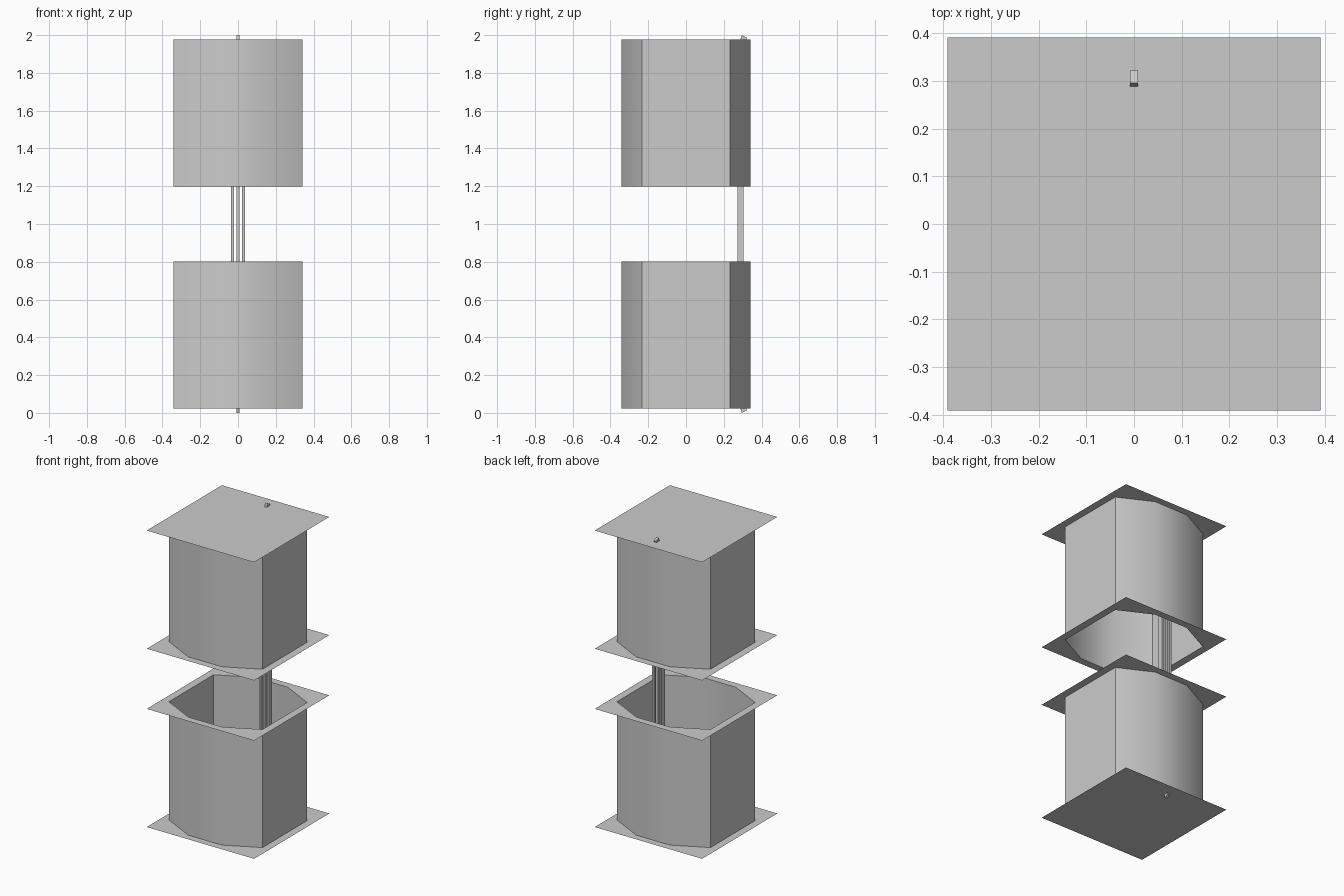
import bpy, bmesh, math

cube = bpy.data.objects.get("Cube")
if cube:
    bpy.data.objects.remove(cube, do_unlink=True)

grey = bpy.data.materials.new("plain_grey")
grey.use_nodes = True
COLOUR = (0.6, 0.6, 0.6, 1)
grey.diffuse_color = COLOUR
grey.node_tree.nodes["Principled BSDF"].inputs["Base Color"].default_value = COLOUR

HALF = 0.391                      # half width of the square plates
LOW, HIGH = 0.024, 0.802          # ends of the lower housing
RADIUS, CENTRE = 0.528, 0.186     # bowed front and back walls


def finish(name, bm, smooth=False):
    mesh = bpy.data.meshes.new(name)
    bm.to_mesh(mesh)
    bm.free()
    mesh.materials.append(grey)
    obj = bpy.data.objects.new(name, mesh)
    bpy.context.collection.objects.link(obj)
    if smooth:
        bpy.ops.object.select_all(action='DESELECT')
        obj.select_set(True)
        bpy.context.view_layer.objects.active = obj
        bpy.ops.object.shade_smooth_by_angle(angle=math.radians(35))
    return obj


def outline():
    """Flat sides with three-facet bows at the front and back."""
    pts = []
    for sign in (-1, 1):
        for deg in (-40.2, -13.4, 13.4, 40.2):
            a = math.radians(deg)
            pts.append((-sign * RADIUS * math.sin(a),
                        sign * (RADIUS * math.cos(a) - CENTRE + 0.015)))
    # run counter-clockwise: front left to right, then back right to left
    return [(x, y) for x, y in pts[:4][::1]] + pts[4:]


def loop(bm, pts, z):
    verts = [bm.verts.new((x, y, z)) for x, y in pts]
    edges = [bm.edges.new((v, verts[i - 1])) for i, v in enumerate(verts)]
    return verts, edges


SQUARE = [(-HALF, -HALF), (HALF, -HALF), (HALF, HALF), (-HALF, HALF)]


def housing(name, z0, z1):
    bm = bmesh.new()
    a, _ = loop(bm, outline(), z0)
    b, _ = loop(bm, outline(), z1)
    for i in range(len(a)):
        j = (i + 1) % len(a)
        bm.faces.new((a[i], a[j], b[j], b[i]))
    finish(name, bm, True)


def plate(name, z, opening):
    bm = bmesh.new()
    verts, edges = loop(bm, SQUARE, z)
    if opening:
        edges += loop(bm, outline(), z)[1]
        bmesh.ops.triangle_fill(bm, edges=edges, use_beauty=True, normal=(0, 0, 1))
    else:
        bm.faces.new(verts)
    finish(name, bm)


def strip(name, x, half, path):
    """Extrude a closed (y, z) side profile across x."""
    bm = bmesh.new()
    face = bm.faces.new([bm.verts.new((x - half, y, z)) for y, z in path])
    out = bmesh.ops.extrude_face_region(bm, geom=[face])["geom"]
    moved = [v for v in out if isinstance(v, bmesh.types.BMVert)]
    bmesh.ops.translate(bm, verts=moved, vec=(2 * half, 0, 0))
    bmesh.ops.recalc_face_normals(bm, faces=bm.faces)
    finish(name, bm)


# Two facing housings with closed outer plates and open inner plates
housing("lower_housing", LOW, HIGH)
housing("upper_housing", 2 - HIGH, 2 - LOW)
plate("bottom_plate", LOW, False)
plate("lower_open_plate", HIGH, True)
plate("upper_open_plate", 2 - HIGH, True)
plate("top_plate", 2 - LOW, False)

# Side rails joining the housings
for side, x in (("right", -0.029), ("left", 0.029)):
    strip(side + "_rail", x, 0.007,
          [(0.272, LOW), (0.304, LOW), (0.304, 2 - LOW), (0.272, 2 - LOW)])

# Central bar with slanted tips that poke through the end plates
inner, outer = 0.272, 0.304
bar = [(inner, 0.07), (0.296, 0.0), (0.322, 0.014), (outer, 0.07)]
strip("centre_bar", 0, 0.008, bar + [(y, 2 - z) for y, z in reversed(bar)])
